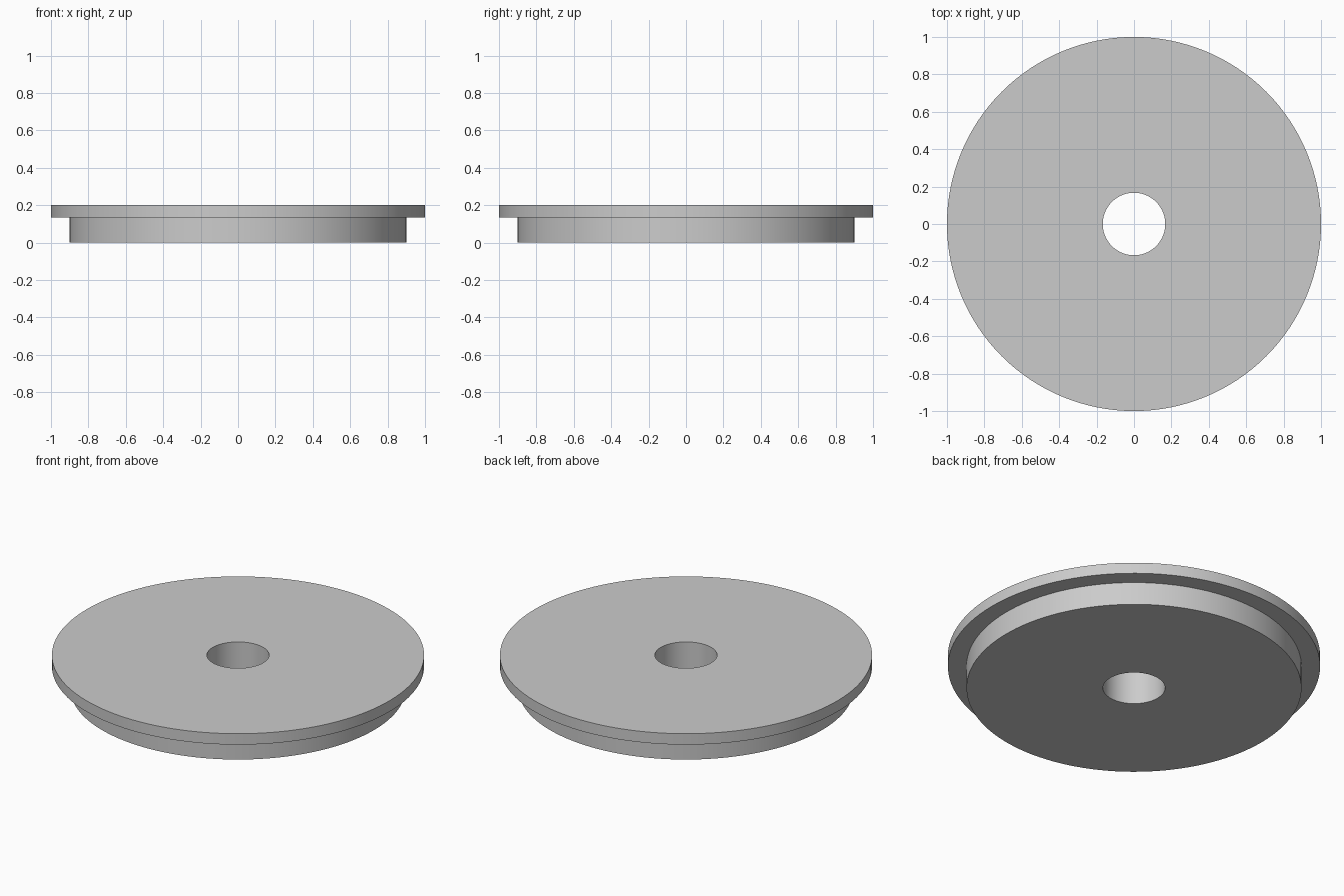
import bpy
import bmesh
from math import tau
from mathutils import Matrix

SEGMENTS = 128

cube = bpy.data.objects.get("Cube")
if cube:
    bpy.data.objects.remove(cube, do_unlink=True)

grey = bpy.data.materials.new("light_grey")
grey.use_nodes = True
colour = (0.6, 0.6, 0.6, 1)
grey.diffuse_color = colour
grey.node_tree.nodes["Principled BSDF"].inputs["Base Color"].default_value = colour

# Stepped flange section (radius, height): bore, wide rim, narrower hub
bore, hub, rim = 0.167, 0.9, 1.0
step, top = 0.135, 0.2
profile = [(bore, 0), (hub, 0), (hub, step), (rim, step), (rim, top), (bore, top)]

# Revolve the closed section around z
bm = bmesh.new()
rings = []
for i in range(SEGMENTS):
    turn = Matrix.Rotation(tau * i / SEGMENTS, 3, "Z")
    rings.append([bm.verts.new(turn.col[0] * r + turn.col[2] * z) for r, z in profile])
for i, ring in enumerate(rings):
    following = rings[(i + 1) % SEGMENTS]
    for j in range(len(profile)):
        k = (j + 1) % len(profile)
        bm.faces.new((ring[j], following[j], following[k], ring[k]))
bmesh.ops.recalc_face_normals(bm, faces=bm.faces)

mesh = bpy.data.meshes.new("flanged_disc")
bm.to_mesh(mesh)
bm.free()
mesh.materials.append(grey)
disc = bpy.data.objects.new("flanged_disc", mesh)
bpy.context.collection.objects.link(disc)

# Smooth round walls, crisp rims
bpy.ops.object.select_all(action="DESELECT")
disc.select_set(True)
bpy.context.view_layer.objects.active = disc
bpy.ops.object.shade_smooth_by_angle()
